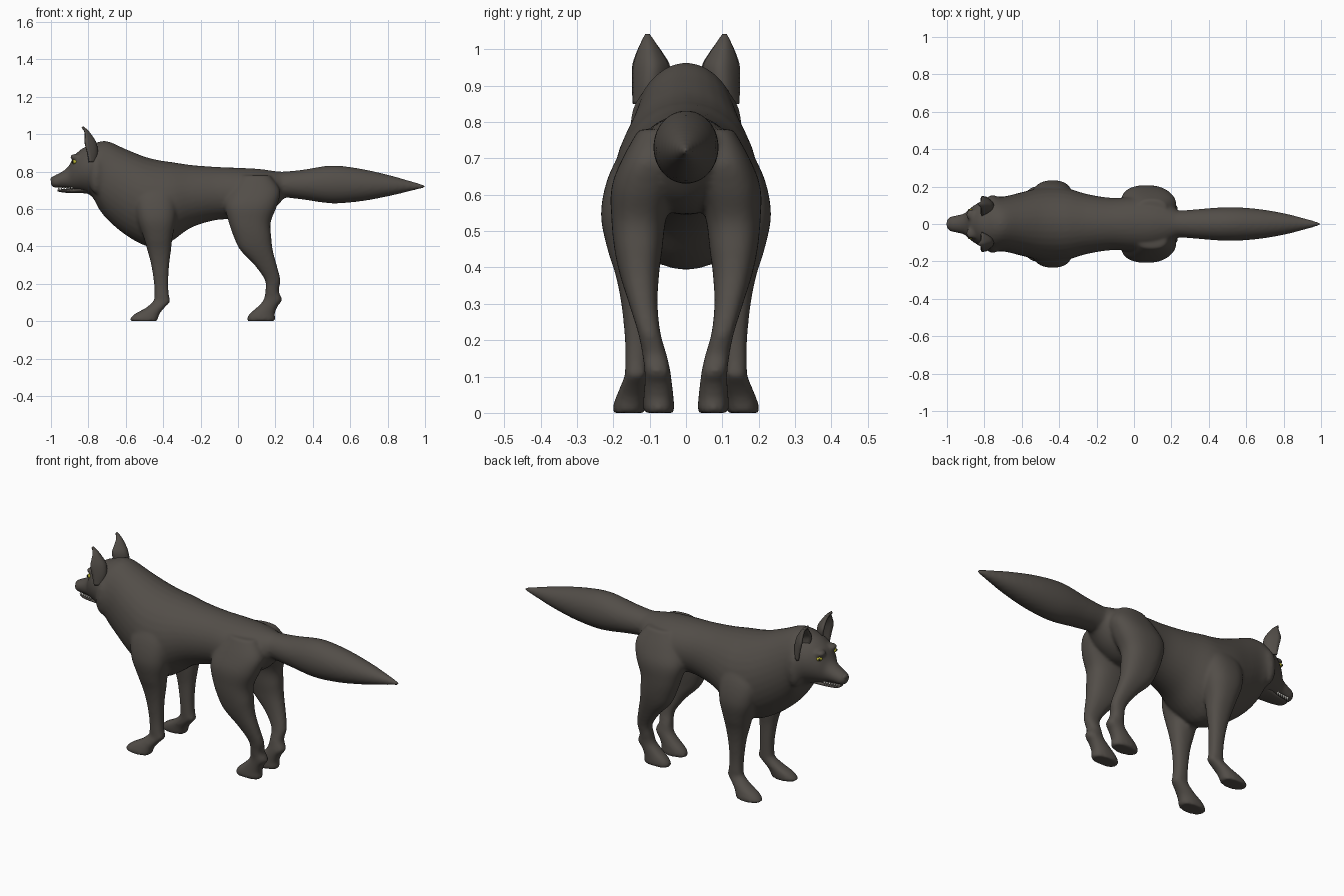
import bpy, bmesh
from math import sin, cos, tau, copysign
from mathutils import Matrix, Vector

if "Cube" in bpy.data.objects:
    bpy.data.objects.remove(bpy.data.objects["Cube"])


def material(name, rgb):
    m = bpy.data.materials.new(name)
    m.diffuse_color = (*rgb, 1)
    m.use_nodes = True
    m.node_tree.nodes["Principled BSDF"].inputs["Base Color"].default_value = m.diffuse_color
    return m


FUR = material("dark fur", (0.085, 0.075, 0.065))
EYE = material("yellow eye", (0.45, 0.42, 0.03))
BLACK = material("black", (0.01, 0.01, 0.01))
WHITE = material("tooth white", (0.8, 0.78, 0.72))


def spline(rows, steps=5):
    # Catmull-Rom interpolation of whole rows
    out = []
    for i in range(len(rows) - 1):
        a, b, c, d = (rows[min(max(i + k, 0), len(rows) - 1)] for k in (-1, 0, 1, 2))
        for j in range(steps):
            t = j / steps
            out.append([0.5 * (2 * q + (r - p) * t + (2 * p - 5 * q + 4 * r - s) * t * t
                               + (3 * q - p - 3 * r + s) * t ** 3)
                        for p, q, r, s in zip(a, b, c, d)])
    return out + [list(rows[-1])]


def loft(bm, rows, place, power=1.0, n=32):
    # rows: position, then min/max of the two cross-section axes
    rings = []
    for p, a0, a1, b0, b1 in spline(rows):
        ring = []
        for k in range(n):
            c, s = cos(tau * k / n), sin(tau * k / n)
            c, s = copysign(abs(c) ** power, c), copysign(abs(s) ** power, s)
            ring.append(bm.verts.new(place(p, (a0 + a1 + (a1 - a0) * c) / 2,
                                           (b0 + b1 + (b1 - b0) * s) / 2)))
        rings.append(ring)
    for r, q in zip(rings, rings[1:]):
        for k in range(n):
            bm.faces.new((r[k], r[(k + 1) % n], q[(k + 1) % n], q[k]))
    bm.faces.new(rings[0])
    bm.faces.new(rings[-1])


def along_x(rows):
    return [(x, z0, z1, -w, w) for x, z0, z1, w in rows]


def x_place(p, a, b):
    return (p, b, a)


def ball(bm, center, size):
    bmesh.ops.create_uvsphere(bm, u_segments=24, v_segments=16, radius=1,
                              matrix=Matrix.Translation(center) @ Matrix.Diagonal((*size, 1)))


def finish(bm, name, mat):
    bmesh.ops.recalc_face_normals(bm, faces=bm.faces[:])
    me = bpy.data.meshes.new(name)
    bm.to_mesh(me)
    bm.free()
    me.materials.append(mat)
    me.polygons.foreach_set("use_smooth", [True] * len(me.polygons))
    ob = bpy.data.objects.new(name, me)
    bpy.context.collection.objects.link(ob)
    return ob


# Muzzle, head, neck and trunk: x, bottom, top, half width
trunk = [(-1.0, .728, .765, .02), (-.985, .714, .777, .038), (-.94, .712, .80, .048),
         (-.905, .708, .83, .058), (-.875, .70, .885, .085), (-.83, .69, .925, .115),
         (-.78, .665, .945, .135), (-.74, .595, .96, .146), (-.69, .535, .96, .148),
         (-.6, .46, .92, .17), (-.5, .405, .88, .195), (-.42, .395, .86, .20),
         (-.35, .43, .85, .19), (-.25, .50, .835, .16), (-.12, .54, .825, .14),
         (0, .545, .82, .145), (.1, .55, .815, .14), (.18, .59, .805, .11),
         (.24, .65, .795, .07)]
tail = [(.1, .66, .79, .06), (.2, .645, .80, .075), (.25, .66, .80, .072),
        (.35, .65, .81, .08), (.5, .63, .832, .09), (.65, .64, .816, .082),
        (.8, .667, .783, .058), (.92, .695, .75, .028), (1.0, .712, .728, .006)]
# Legs: z, x range, y range
front_leg = [(.76, -.50, -.36, .08, .15), (.66, -.55, -.33, .06, .21),
             (.55, -.54, -.33, .06, .234), (.45, -.505, -.35, .08, .216),
             (.38, -.485, -.358, .09, .194), (.3, -.464, -.368, .10, .178),
             (.2, -.449, -.373, .103, .168), (.13, -.447, -.368, .105, .168),
             (.105, -.455, -.362, .106, .168), (.07, -.495, -.395, .107, .182),
             (.04, -.55, -.418, .11, .194), (.012, -.578, -.428, .112, .202),
             (0, -.57, -.432, .115, .20)]
hind_leg = [(.78, .02, .17, .04, .13), (.70, -.04, .225, .02, .175),
            (.62, -.07, .21, .03, .205), (.53, -.05, .175, .055, .205),
            (.45, -.022, .178, .065, .197), (.38, .012, .186, .074, .182),
            (.3, .088, .207, .078, .157), (.22, .143, .227, .07, .132),
            (.16, .146, .218, .053, .120), (.115, .137, .236, .043, .114),
            (.08, .108, .212, .038, .114), (.04, .063, .197, .034, .117),
            (.012, .047, .20, .032, .118), (0, .052, .196, .035, .115)]

bm = bmesh.new()
loft(bm, along_x(trunk), x_place)
loft(bm, along_x(tail), x_place)
for s in (-1, 1):
    def leg_place(p, a, b):
        return (a, s * b, p)
    loft(bm, front_leg, leg_place, .85)
    loft(bm, hind_leg, leg_place, .85)
    ball(bm, (-.755, s * .108, .78), (.045, .046, .10))   # cheek ruff
    ball(bm, (-.87, s * .05, .878), (.03, .03, .016))     # brow
body = finish(bm, "body", FUR)

# Fuse the parts into one soft skin
fuse = body.modifiers.new("fuse", 'REMESH')
fuse.mode = 'VOXEL'
fuse.voxel_size = .009
fuse.use_smooth_shade = True
soft = body.modifiers.new("soften", 'SMOOTH')
soft.factor = .5
soft.iterations = 7

# Lower jaw
bm = bmesh.new()
loft(bm, along_x([(-.965, .695, .703, .015), (-.95, .69, .705, .03), (-.9, .685, .708, .038),
                  (-.84, .685, .72, .05), (-.79, .68, .73, .06)]), x_place)
finish(bm, "lower_jaw", FUR)

# Teeth along both sides of the muzzle
bm = bmesh.new()
for s in (-1, 1):
    for i in range(6):
        m = Matrix.Translation((-.958 + i * .014, s * (.028 + i * .002), .710))
        bmesh.ops.create_cone(bm, cap_ends=True, segments=8, radius1=.002, radius2=.006,
                              depth=.016, matrix=m)
finish(bm, "teeth", WHITE)

# Nose pad
bm = bmesh.new()
ball(bm, (-.988, 0, .757), (.014, .024, .016))
finish(bm, "nose", FUR)

for s, side in ((-1, "right"), (1, "left")):
    # Cupped ear: height, centre y, half width, back x, cup depth
    rows = spline([(.85, .108, .034, -.765, .03), (.90, .100, .043, -.755, .05),
                   (.95, .096, .047, -.762, .055), (.985, .100, .033, -.782, .035),
                   (1.015, .104, .016, -.805, .014), (1.038, .106, .003, -.832, .001)], 4)
    bm = bmesh.new()
    grid = [[bm.verts.new((bx - d * u * u, s * (cy + w * u), z))
             for u in (k / 6 - 1 for k in range(13))] for z, cy, w, bx, d in rows]
    for r, q in zip(grid, grid[1:]):
        for k in range(12):
            bm.faces.new((r[k], r[k + 1], q[k + 1], q[k]))
    ear = finish(bm, side + "_ear", FUR)
    thick = ear.modifiers.new("thickness", 'SOLIDIFY')
    thick.thickness = .012
    thick.offset = 0
    # Eye and pupil
    eye = Vector((-.873, s * .064, .852))
    bm = bmesh.new()
    ball(bm, eye, (.016, .016, .012))
    finish(bm, side + "_eye", EYE)
    bm = bmesh.new()
    ball(bm, eye + Vector((-.009, s * .010, 0)), (.006, .006, .007))
    finish(bm, side + "_pupil", BLACK)
